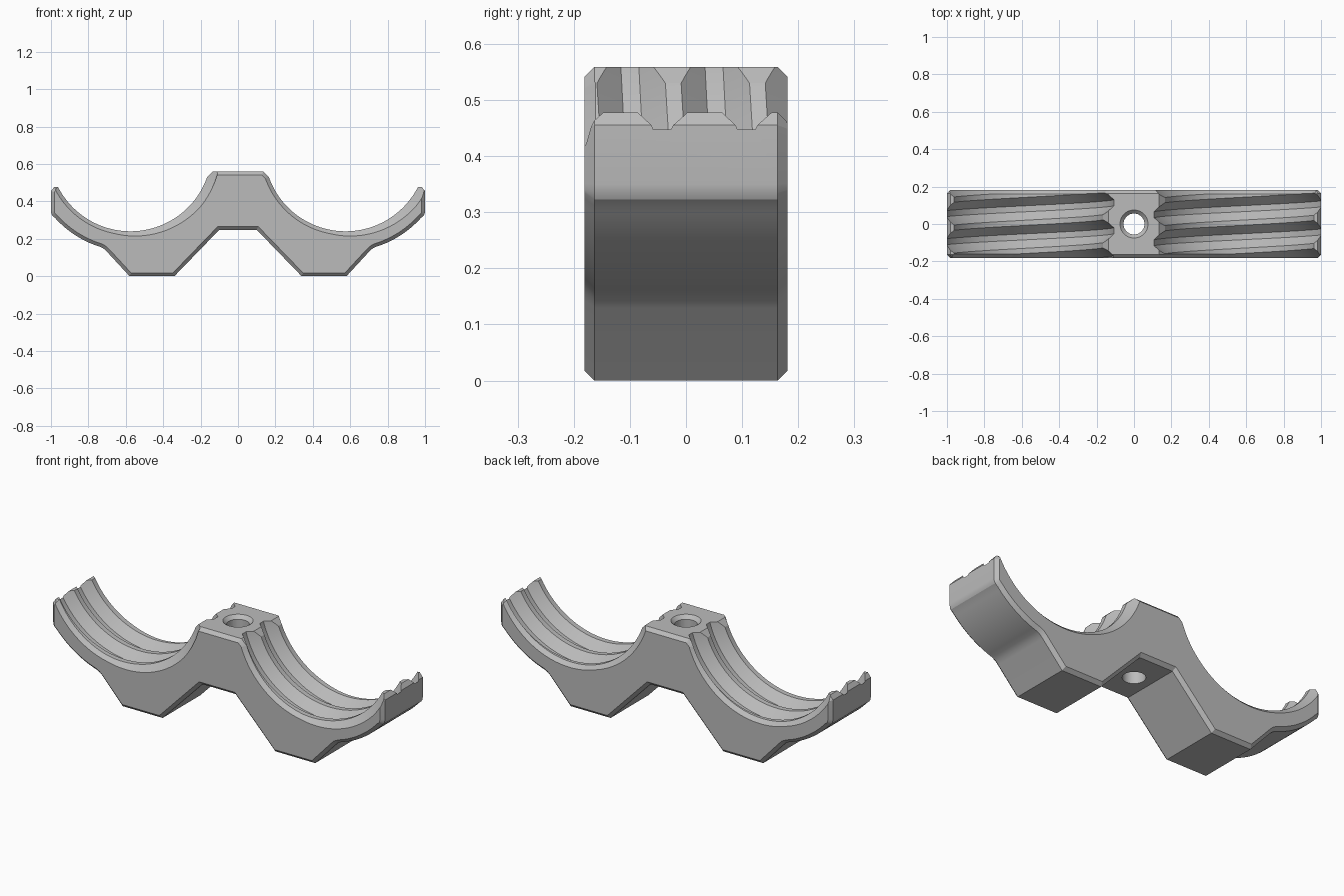
import bpy, bmesh, math

old = bpy.data.objects.get("Cube")
if old:
    bpy.data.objects.remove(old, do_unlink=True)

HALF_DEPTH, CHAMFER = 0.181, 0.018
CX, CZ = 0.575, 0.675            # trough axis
CREST, VALLEY, PITCH = 0.435, 0.482, 0.15

grey = bpy.data.materials.new("plain grey")
grey.use_nodes = True
grey.diffuse_color = (0.5, 0.5, 0.5, 1)
grey.node_tree.nodes["Principled BSDF"].inputs["Base Color"].default_value = (0.5, 0.5, 0.5, 1)


def make_object(name, bm):
    bmesh.ops.recalc_face_normals(bm, faces=bm.faces[:])
    mesh = bpy.data.meshes.new(name)
    bm.to_mesh(mesh)
    bm.free()
    mesh.materials.append(grey)
    obj = bpy.data.objects.new(name, mesh)
    bpy.context.collection.objects.link(obj)
    return obj


def swept_cutter(name, cx, profile, pitch):
    """Sweep a (y, radius) profile around the trough axis, sliding along y by the pitch."""
    loop = [(profile[0][0], 0.05)] + profile + [(profile[-1][0], 0.05)]
    bm = bmesh.new()
    rings = []
    for deg in range(184, 357, 2):
        a = math.radians(deg)
        slide = pitch * (deg - 194) / 360
        rings.append([bm.verts.new((cx + r * math.cos(a), y + slide, CZ + r * math.sin(a)))
                      for y, r in loop])
    n = len(loop)
    for p, q in zip(rings, rings[1:]):
        for i in range(n):
            j = (i + 1) % n
            bm.faces.new((p[i], p[j], q[j], q[i]))
    bm.faces.new(rings[0])
    bm.faces.new(rings[-1])
    return make_object(name, bm)


def cone_cutter(name, r_low, r_high, z_low, z_high):
    bm = bmesh.new()
    bmesh.ops.create_cone(bm, cap_ends=True, segments=48, radius1=r_low, radius2=r_high,
                          depth=z_high - z_low)
    bmesh.ops.translate(bm, verts=bm.verts[:], vec=(0, 0, (z_low + z_high) / 2))
    return make_object(name, bm)


# Body: half outline, mirrored, extruded along y with chamfered rims
half = [(0.1, 0.248), (0.34, 0), (0.58, 0), (0.7, 0.13), (0.715, 0.145), (0.737, 0.157)]
for deg in range(290, 319, 2):
    a = math.radians(deg)
    half.append((CX + 0.543 * math.cos(a), CZ + 0.543 * math.sin(a)))
half += [(0.992, 0.323), (0.998, 0.335), (1, 0.35), (1, 0.455), (0.982, 0.478),
         (0.95, 0.478), (CX, 0.3), (0.17, 0.525), (0.135, 0.559)]
outline = half + [(-x, z) for x, z in reversed(half)]

bm = bmesh.new()
front = [bm.verts.new((x, -HALF_DEPTH, z)) for x, z in outline]
back = [bm.verts.new((x, HALF_DEPTH, z)) for x, z in outline]
caps = [bm.faces.new(front), bm.faces.new(back)]
for i in range(len(outline)):
    j = (i + 1) % len(outline)
    bm.faces.new((front[i], front[j], back[j], back[i]))
bmesh.ops.recalc_face_normals(bm, faces=bm.faces[:])
rims = [e for f in caps for e in f.edges]
bmesh.ops.bevel(bm, geom=rims, offset=CHAMFER, offset_type='OFFSET', segments=1,
                affect='EDGES', clamp_overlap=False)
body = make_object("clamp_body", bm)

# Thread profile: trapezoid grooves at a constant pitch
thread = []
for k in range(-3, 5):
    c = -0.10 + k * PITCH
    thread += [(c - 0.061, CREST), (c - 0.016, VALLEY), (c + 0.016, VALLEY), (c + 0.061, CREST)]

cutters = []
for side, cx in (("left", CX), ("right", -CX)):
    cutters.append(swept_cutter(side + "_thread_cutter", cx, thread, PITCH))
    # Chamfers where the trough meets the front and back
    for end, s in (("front", -1), ("back", 1)):
        rim = [(s * 0.16, CREST - 0.001), (s * 0.2, CREST + 0.039)]
        cutters.append(swept_cutter(f"{side}_{end}_rim_cutter", cx, rim, 0))

# Screw hole with a countersunk top
cutters.append(cone_cutter("hole_cutter", 0.056, 0.056, 0.1, 0.7))
cutters.append(cone_cutter("countersink_cutter", 0.05, 0.08, 0.534, 0.564))

for cutter in cutters:
    cutter.hide_render = True
    cutter.hide_set(True)
    mod = body.modifiers.new(cutter.name, 'BOOLEAN')
    mod.operation = 'DIFFERENCE'
    mod.solver = 'EXACT'
    mod.object = cutter

# Apply the cuts, drop the helpers, then shade
bpy.ops.object.select_all(action='DESELECT')
bpy.context.view_layer.objects.active = body
body.select_set(True)
for mod in list(body.modifiers):
    bpy.ops.object.modifier_apply(modifier=mod.name)
for cutter in cutters:
    bpy.data.objects.remove(cutter, do_unlink=True)
bpy.ops.object.shade_smooth_by_angle(angle=math.radians(22))
